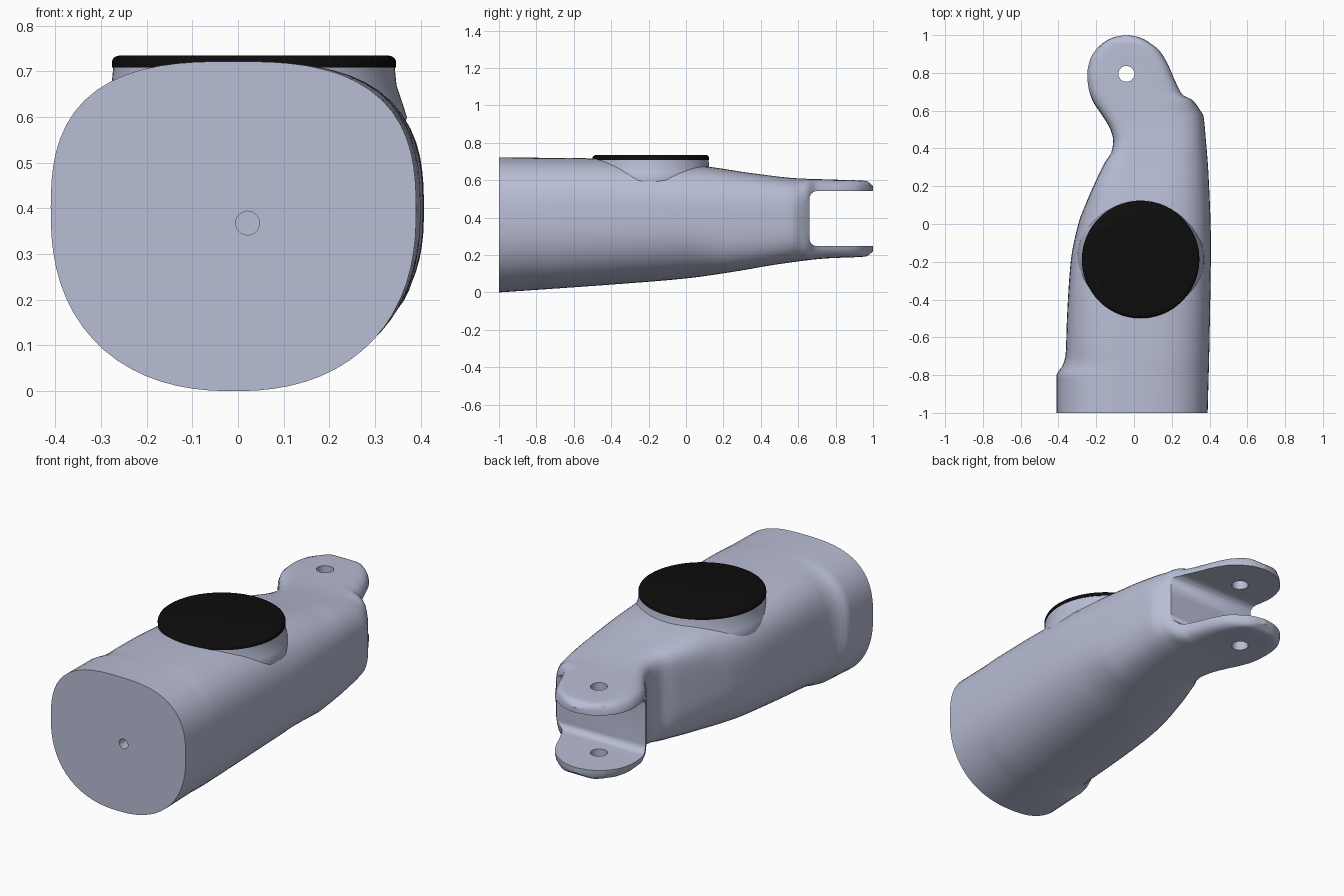
import bpy, bmesh, math

if "Cube" in bpy.data.objects:
    bpy.data.objects.remove(bpy.data.objects["Cube"])


def material(name, rgb):
    m = bpy.data.materials.new(name)
    m.diffuse_color = (*rgb, 1)
    m.use_nodes = True
    m.node_tree.nodes["Principled BSDF"].inputs["Base Color"].default_value = m.diffuse_color
    return m


SHELL = material("pale blue grey", (0.48, 0.51, 0.66))
BLACK = material("black", (0.004, 0.004, 0.004))


def make(name, verts, faces, mat):
    me = bpy.data.meshes.new(name)
    me.from_pydata(verts, [], faces)
    bm = bmesh.new()
    bm.from_mesh(me)
    bmesh.ops.recalc_face_normals(bm, faces=bm.faces)
    bm.to_mesh(me)
    bm.free()
    me.materials.append(mat)
    ob = bpy.data.objects.new(name, me)
    bpy.context.collection.objects.link(ob)
    return ob


def loft(name, rings, mat):
    n = len(rings[0])
    verts = [p for r in rings for p in r]
    faces = [(a * n + i, a * n + (i + 1) % n, (a + 1) * n + (i + 1) % n, (a + 1) * n + i)
             for a in range(len(rings) - 1) for i in range(n)]
    faces += [tuple(range(n))[::-1], tuple(range(len(verts) - n, len(verts)))]
    return make(name, verts, faces, mat)


def activate(ob):
    bpy.ops.object.select_all(action='DESELECT')
    ob.select_set(True)
    bpy.context.view_layer.objects.active = ob


def smooth(ob, deg):
    activate(ob)
    bpy.ops.object.shade_smooth_by_angle(angle=math.radians(deg))


def cut(ob, cutter):
    cutter.hide_render = True
    activate(ob)
    mod = ob.modifiers.new("cut", 'BOOLEAN')
    mod.object, mod.operation, mod.solver = cutter, 'DIFFERENCE', 'EXACT'
    bpy.ops.object.modifier_apply(modifier=mod.name)
    bpy.data.objects.remove(cutter)


def curve(*pts):
    """Monotone cubic through (y, value) points."""
    xs, vs = zip(*pts)
    d = [(vs[i + 1] - vs[i]) / (xs[i + 1] - xs[i]) for i in range(len(xs) - 1)]
    s = [d[0]] + [2 * a * b / (a + b) if a * b > 0 else 0 for a, b in zip(d, d[1:])] + [d[-1]]

    def f(x):
        i = max(k for k in range(len(d)) if xs[k] <= x or k == 0)
        h = xs[i + 1] - xs[i]
        t = (x - xs[i]) / h
        return ((2*t**3 - 3*t*t + 1) * vs[i] + (t**3 - 2*t*t + t) * h * s[i]
                + (3*t*t - 2*t**3) * vs[i + 1] + (t**3 - t*t) * h * s[i + 1])
    return f


# Body guide curves along y: plan outline, top and bottom, squareness per corner
left = curve((-1, -.41), (-.8, -.41), (-.75, -.378), (-.69, -.362), (-.5, -.355), (-.2, -.335),
             (0, -.295), (.12, -.25), (.25, -.192), (.33, -.152), (.38, -.12), (.44, -.11),
             (.5, -.125), (.58, -.172), (.65, -.218), (.72, -.243), (.79, -.25), (.87, -.235),
             (.93, -.197), (.97, -.148), (.99, -.104), (1, -.05))
right = curve((-1, .39), (-.6, .4), (-.1, .407), (.25, .395), (.45, .38), (.575, .367), (.6, .352),
              (.665, .3), (.68, .265), (.75, .225), (.85, .18), (.92, .135), (.96, .083),
              (.98, .05), (.99, .024), (1, -.03))
top = curve((-1, .722), (-.5, .717), (-.2, .702), (.12, .672), (.35, .638), (.6, .61),
            (.8, .603), (.96, .597), (1, .57))
bottom = curve((-1, 0), (-.4, .042), (0, .075), (.25, .11), (.5, .152), (.75, .182),
               (.96, .192), (1, .22))
sq_left = curve((-1, 2.8), (-.8, 2.8), (-.65, 3.2), (0, 3.6), (.3, 6.5), (.6, 8), (1, 8))
sq_right = curve((-1, 2.8), (0, 3), (.58, 3.2), (.7, 6), (1, 8))
sq_low = curve((-1, 2.3), (0, 2.4), (.25, 3.2), (.5, 6), (1, 8))


def section(y, n=72):
    xl, xr, zt, zb = left(y), right(y), top(y), bottom(y)
    cx, hx, cz = (xl + xr) / 2, (xr - xl) / 2, .39
    ring = []
    for i in range(n):
        a = 2 * math.pi * (i + .5) / n
        c, s = math.cos(a), math.sin(a)
        k = sq_right(y) if c > 0 else sq_left(y)
        if s < 0:
            k = min(k, sq_low(y))
        r = (abs(c) ** k + abs(s) ** k) ** (-1 / k)
        ring.append((cx + hx * r * c, y, cz + r * s * (zt - cz if s > 0 else cz - zb)))
    return ring


ys = [-1 + .02 * i for i in range(90)]
ys += [.79 + .21 * math.sin(math.pi / 2 * i / 16) for i in range(1, 17)]
body = loft("arm_body", [section(y) for y in ys], SHELL)

# Fork slot with rounded inner corners
prof = [(1.2, .248), (1.2, .542)]
for cz, a0 in ((.542 - .04, 90), (.248 + .04, 180)):
    prof += [(.70 + .04 * math.cos(math.radians(a0 + 15 * i)),
              cz + .04 * math.sin(math.radians(a0 + 15 * i))) for i in range(7)]
cut(body, loft("slot_cutter", [[(x, y, z) for y, z in prof] for x in (-.7, .7)], SHELL))


def circle(r, n=40):
    return [(r * math.cos(2 * math.pi * i / n), r * math.sin(2 * math.pi * i / n)) for i in range(n)]


# Pivot hole through both fork lugs, and small socket in the front face
cut(body, loft("pivot_cutter", [[(x - .04, y + .795, z) for x, y in circle(.042)]
                                for z in (-.1, .9)], SHELL))
cut(body, loft("socket_cutter", [[(x + .021, y, z + .368) for x, z in circle(.026)]
                                 for y in (-1.1, -.94)], SHELL))
smooth(body, 32)


def turned(name, profile, mat):
    ob = loft(name, [[(x + .035, y - .188, z) for x, y in circle(r, 96)] for r, z in profile], mat)
    smooth(ob, 40)
    return ob


# Round collar blending into the body, with the black cap on it
turned("cap_collar", [(.30, .5), (.335, .6), (.322, .64), (.312, .67), (.308, .71)], SHELL)
turned("round_cap", [(.311, .709), (.311, .722), (.308, .729), (.302, .733), (.294, .735)], BLACK)
